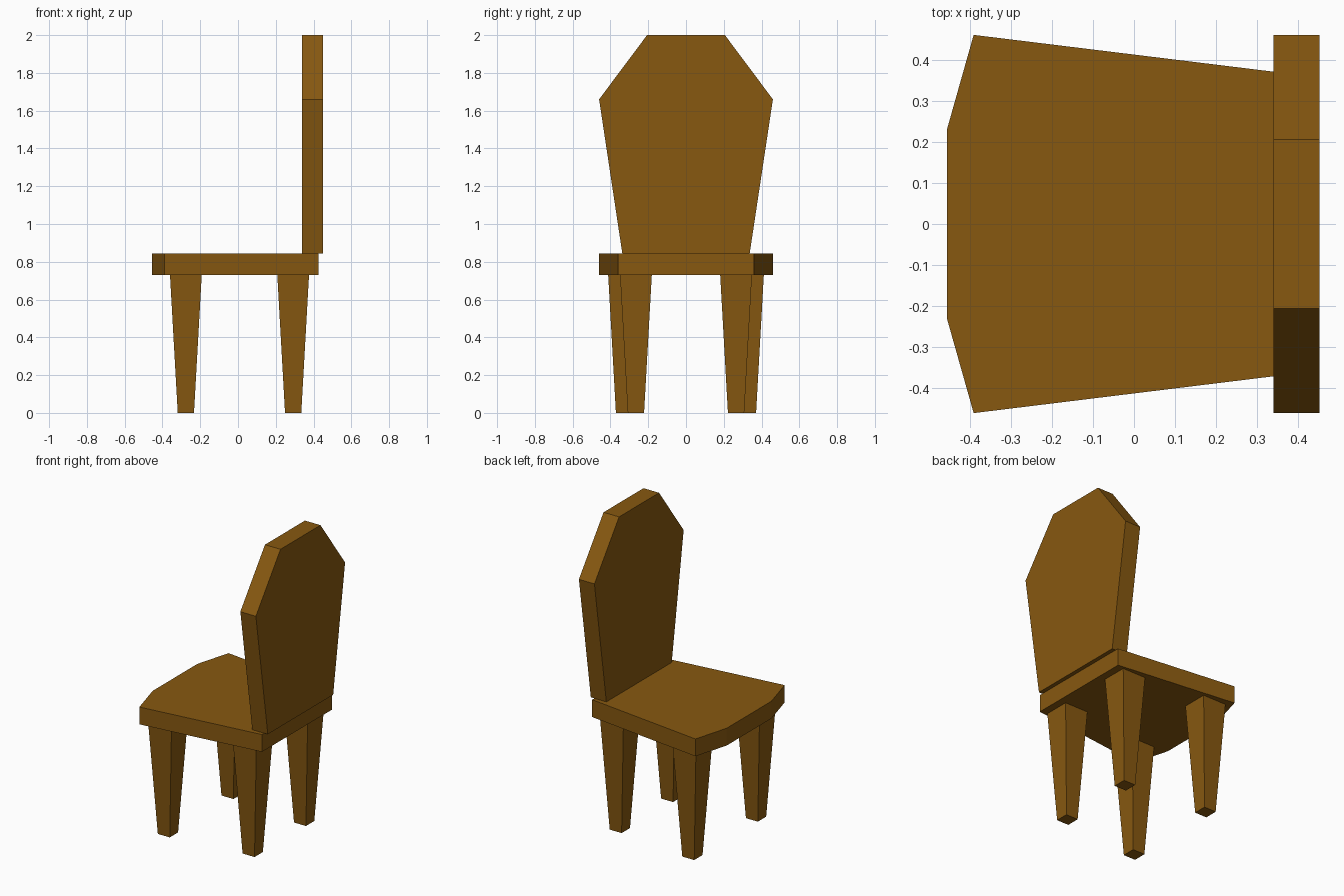
import bpy
from mathutils import Vector

if "Cube" in bpy.data.objects:
    bpy.data.objects.remove(bpy.data.objects["Cube"])

wood = bpy.data.materials.new("brown wood")
wood.diffuse_color = (0.242, 0.098, 0.0052, 1.0)
wood.use_nodes = True
wood.node_tree.nodes["Principled BSDF"].inputs["Base Color"].default_value = wood.diffuse_color


def loft(name, start, end):
    """Closed solid between two matching rings of points."""
    n = len(start)
    faces = [list(range(n))[::-1], list(range(n, 2 * n))]
    faces += [[i, (i + 1) % n, n + (i + 1) % n, n + i] for i in range(n)]
    mesh = bpy.data.meshes.new(name)
    mesh.from_pydata([Vector(p) for p in start + end], [], faces)
    mesh.materials.append(wood)
    obj = bpy.data.objects.new(name, mesh)
    bpy.context.collection.objects.link(obj)
    return obj


def mirrored(half):
    """Complete a half outline of (u, y), y > 0, counter-clockwise."""
    return half + [(u, -y) for u, y in reversed(half)]


def square(cx, cy, half, z):
    return [(cx + sx * half, cy + sy * half, z)
            for sx, sy in ((-1, -1), (1, -1), (1, 1), (-1, 1))]


# Seat: tapered slab with a pointed leading edge
outline = mirrored([(0.425, 0.36), (-0.39, 0.46), (-0.455, 0.23)])
loft("seat", [(x, y, 0.73) for x, y in outline], [(x, y, 0.843) for x, y in outline])

# Backrest: flared panel with clipped top corners
outline = mirrored([(0.843, 0.337), (1.66, 0.46), (2.0, 0.206)])[::-1]
loft("backrest", [(0.339, y, z) for z, y in outline], [(0.451, y, z) for z, y in outline])

# Four tapered legs
for name, x, y in (("front_leg", -0.276, 0.328), ("back_leg", 0.292, 0.265)):
    for label, s in (("left", 1), ("right", -1)):
        loft(f"{name}_{label}", square(x, s * y, 0.043, 0), square(x, s * y, 0.084, 0.73))

# Make every face point outward
import bmesh
for obj in bpy.context.collection.objects:
    bm = bmesh.new()
    bm.from_mesh(obj.data)
    bmesh.ops.recalc_face_normals(bm, faces=bm.faces)
    bm.to_mesh(obj.data)
    bm.free()
